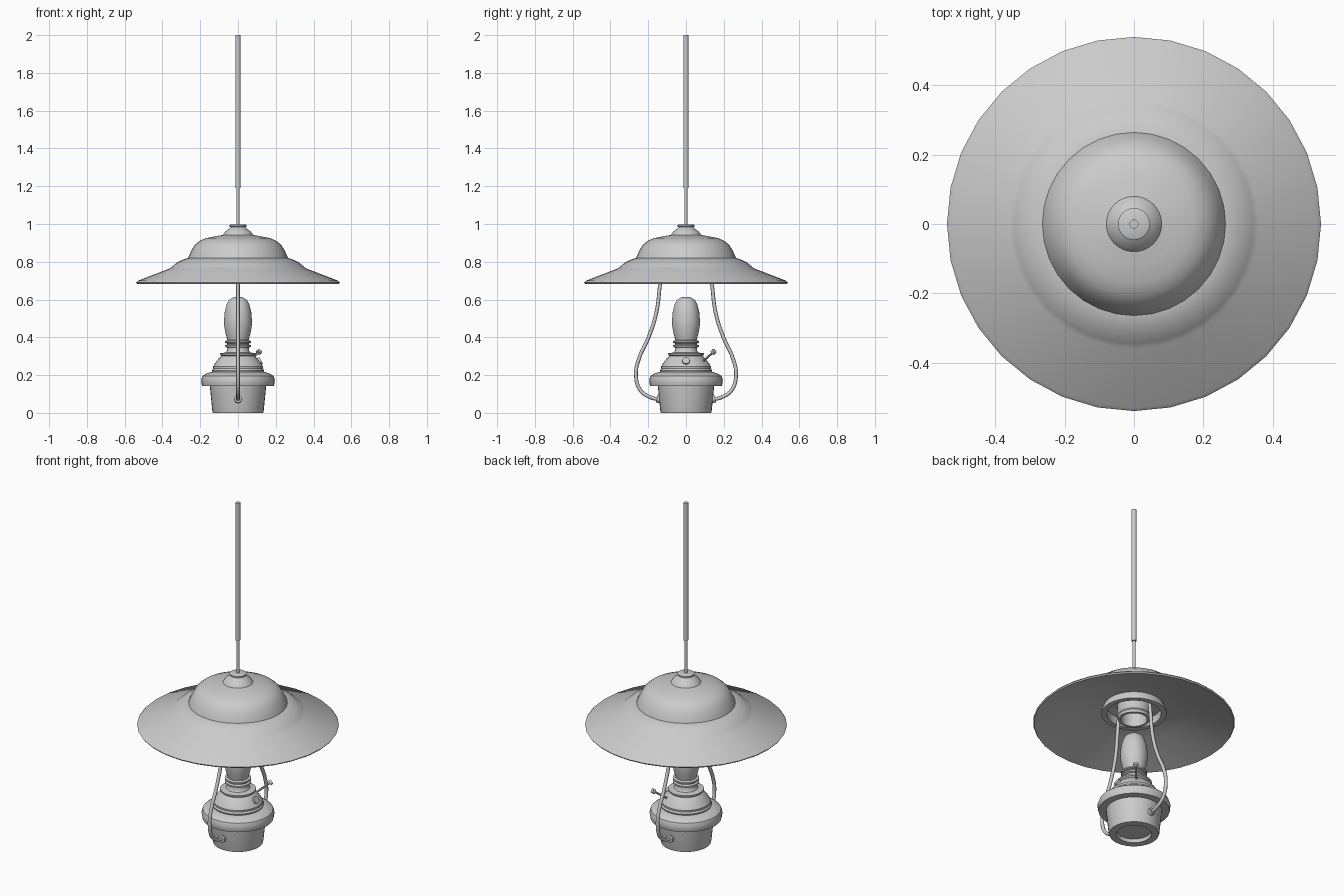
import bpy, bmesh, math
from mathutils import Vector

if "Cube" in bpy.data.objects:
    bpy.data.objects.remove(bpy.data.objects["Cube"], do_unlink=True)

GREY = (0.6, 0.6, 0.6, 1)
metal = bpy.data.materials.new("grey_metal")
metal.use_nodes = True
metal.diffuse_color = GREY
metal.node_tree.nodes["Principled BSDF"].inputs["Base Color"].default_value = GREY


def finish(obj, angle=35):
    obj.data.materials.append(metal)
    bpy.ops.object.select_all(action="DESELECT")
    obj.select_set(True)
    bpy.context.view_layer.objects.active = obj
    bpy.ops.object.shade_smooth_by_angle(angle=math.radians(angle))
    return obj


def lathe(name, profile, steps=32, angle=35, closed=False):
    """Spin (radius, height) points about z; the outline runs bottom to top."""
    bm = bmesh.new()
    verts = [bm.verts.new((r, 0, z)) for r, z in profile]
    pairs = list(zip(verts, verts[1:]))
    if closed:
        pairs.append((verts[-1], verts[0]))
    edges = [bm.edges.new(p) for p in pairs]
    bmesh.ops.spin(bm, geom=verts + edges, cent=(0, 0, 0), axis=(0, 0, 1),
                   angle=math.tau, steps=steps, use_duplicate=False)
    bmesh.ops.remove_doubles(bm, verts=bm.verts, dist=0.0005)
    bmesh.ops.recalc_face_normals(bm, faces=bm.faces)
    mesh = bpy.data.meshes.new(name)
    bm.to_mesh(mesh)
    bm.free()
    obj = bpy.data.objects.new(name, mesh)
    bpy.context.collection.objects.link(obj)
    return finish(obj, angle)


def rod(name, start, end, radius, sides=12):
    a, b = Vector(start), Vector(end)
    bpy.ops.mesh.primitive_cylinder_add(vertices=sides, radius=radius,
                                        depth=(b - a).length, location=(a + b) / 2)
    obj = bpy.context.object
    obj.name = name
    obj.rotation_euler = (b - a).to_track_quat("Z", "Y").to_euler()
    return finish(obj)


# Hanging rod: thin lower part, thicker sleeve above
rod("rod_lower", (0, 0, 0.97), (0, 0, 1.22), 0.008)
rod("rod_sleeve", (0, 0, 1.19), (0, 0, 2), 0.0135)

# Wide shade with a conical underside
lathe("shade", [(0, 0.79), (0.17, 0.785), (0.3, 0.757), (0.535, 0.683), (0.54, 0.69),
                (0.53, 0.7), (0.36, 0.765), (0.345, 0.778), (0.325, 0.795),
                (0.295, 0.81), (0.265, 0.82), (0, 0.82)])
lathe("shade_dome", [(0, 0.815), (0.266, 0.815), (0.263, 0.825), (0.247, 0.86),
                     (0.23, 0.888), (0.205, 0.91), (0.17, 0.925), (0.12, 0.935),
                     (0.08, 0.942), (0.07, 0.958), (0.052, 0.972), (0.038, 0.983),
                     (0.045, 0.986), (0.046, 0.994), (0.04, 0.997), (0, 0.997)], angle=45)

# Rings beneath the shade that carry the arms
lathe("carrier_ring", [(0.145, 0.74), (0.175, 0.74), (0.175, 0.755), (0.16, 0.79),
                       (0.145, 0.79)], closed=True)
lathe("inner_collar", [(0.07, 0.705), (0.085, 0.705), (0.09, 0.72), (0.083, 0.73),
                       (0.09, 0.74), (0.09, 0.79), (0.07, 0.79)], closed=True)

# Oil font with a recessed foot and an overhanging shoulder
lathe("font_base", [(0, 0.02), (0.09, 0.02), (0.093, 0), (0.133, 0), (0.136, 0.01),
                    (0.15, 0.15), (0, 0.15)])
lathe("font_shoulder", [(0, 0.143), (0.19, 0.143), (0.193, 0.155), (0.195, 0.175),
                        (0.188, 0.195), (0.17, 0.207), (0.14, 0.217), (0, 0.22)])

# Burner: stepped cone, gallery lip and chimney collars
lathe("burner", [(0, 0.21), (0.135, 0.215), (0.138, 0.225), (0.132, 0.235),
                 (0.133, 0.245), (0.12, 0.265), (0.1, 0.29), (0.088, 0.3),
                 (0.096, 0.307), (0.096, 0.315), (0.065, 0.32), (0.058, 0.33),
                 (0.058, 0.345), (0.07, 0.35), (0.07, 0.358), (0.058, 0.362),
                 (0.058, 0.368), (0.07, 0.372), (0.07, 0.38), (0.055, 0.385), (0, 0.385)])

# Glass chimney
lathe("chimney", [(0, 0.375), (0.055, 0.38), (0.066, 0.42), (0.073, 0.46), (0.074, 0.49),
                  (0.07, 0.535), (0.06, 0.575), (0.047, 0.598), (0.028, 0.611),
                  (0, 0.615)], angle=60)

# Wick key and small filler cap
rod("wick_stem", (0.05, 0.08, 0.265), (0.11, 0.145, 0.322), 0.006, 8)
rod("wick_key", (0.107, 0.141, 0.319), (0.115, 0.151, 0.327), 0.014)
rod("filler_cap", (0.09, 0, 0.26), (0.122, 0, 0.278), 0.02, 16)

# Curved arms, front and back, with bosses on the font
ARM = [(0.13, 0.76), (0.138, 0.68), (0.157, 0.53), (0.2, 0.395), (0.248, 0.29),
       (0.265, 0.2), (0.243, 0.122), (0.195, 0.085), (0.138, 0.07)]
for side, label in ((-1, "front"), (1, "back")):
    curve = bpy.data.curves.new(label + "_arm", "CURVE")
    curve.dimensions = "3D"
    curve.bevel_depth = 0.01
    curve.bevel_resolution = 2
    curve.resolution_u = 5
    curve.use_fill_caps = True
    spline = curve.splines.new("BEZIER")
    spline.bezier_points.add(len(ARM) - 1)
    for point, (y, z) in zip(spline.bezier_points, ARM):
        point.co = (0, side * y, z)
        point.handle_left_type = point.handle_right_type = "AUTO"
    arm = bpy.data.objects.new(label + "_arm", curve)
    bpy.context.collection.objects.link(arm)
    bpy.ops.object.select_all(action="DESELECT")
    arm.select_set(True)
    bpy.context.view_layer.objects.active = arm
    bpy.ops.object.convert(target="MESH")
    finish(bpy.context.object, 50)
    rod(label + "_boss", (0, side * 0.13, 0.07), (0, side * 0.155, 0.075), 0.02, 16)
